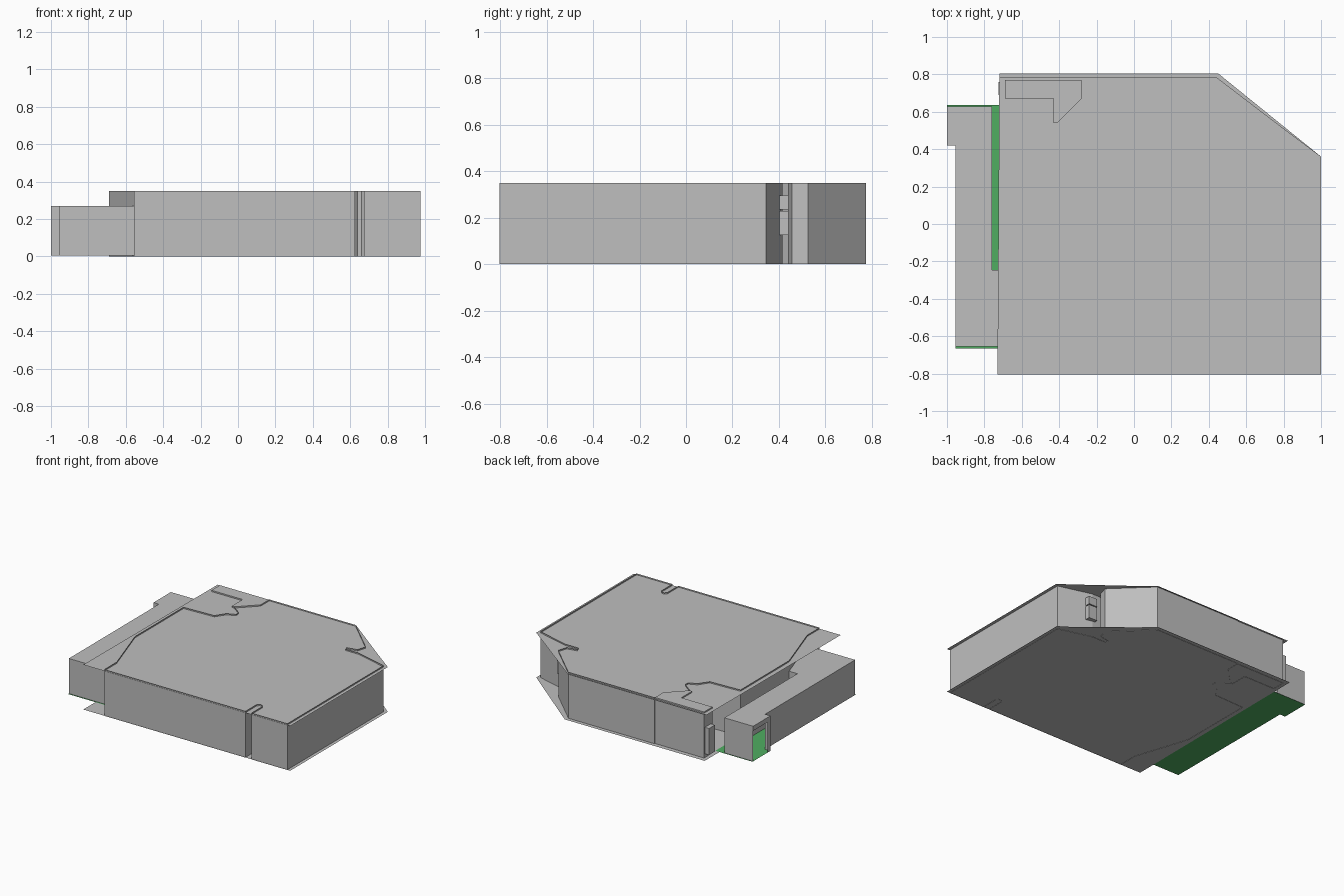
import bpy
import bmesh

cube = bpy.data.objects.get("Cube")
if cube:
    bpy.data.objects.remove(cube, do_unlink=True)


def material(name, rgb):
    m = bpy.data.materials.new(name)
    m.use_nodes = True
    m.diffuse_color = (*rgb, 1)
    m.node_tree.nodes["Principled BSDF"].inputs["Base Color"].default_value = (*rgb, 1)
    return m


GREY = material("sheet grey", (0.52, 0.52, 0.52))
GREEN = material("floor green", (0.08, 0.42, 0.12))


def finish(bm, name, mat):
    mesh = bpy.data.meshes.new(name)
    bm.to_mesh(mesh)
    bm.free()
    mesh.materials.append(mat)
    obj = bpy.data.objects.new(name, mesh)
    bpy.context.collection.objects.link(obj)
    return obj


def sheet(name, outline, z, mat=GREY):
    """Flat thin plate; the outline runs anticlockwise."""
    bm = bmesh.new()
    bm.faces.new([bm.verts.new((x, y, z)) for x, y in outline])
    return finish(bm, name, mat)


def wall(name, path, z0, z1, closed=False, mat=GREY):
    """Upright sheet following a path, outside to the right of travel."""
    bm = bmesh.new()
    low = [bm.verts.new((x, y, z0)) for x, y in path]
    high = [bm.verts.new((x, y, z1)) for x, y in path]
    n = len(path)
    for i in range(n if closed else n - 1):
        j = (i + 1) % n
        bm.faces.new((low[i], low[j], high[j], high[i]))
    return finish(bm, name, mat)


def block(name, x0, x1, y0, y1, z0, z1):
    bm = bmesh.new()
    bmesh.ops.create_cube(bm, size=1)
    for v in bm.verts:
        v.co = ((x0, x1)[v.co.x > 0], (y0, y1)[v.co.y > 0], (z0, z1)[v.co.z > 0])
    return finish(bm, name, GREY)


TOP = 0.35

# Large top and bottom plates with a clipped rear corner
sheet("bottom_plate", [(-.73, -.805), (1, -.805), (1, .36), (.45, .805), (-.72, .805)], 0.002)
sheet("top_plate", [(-.73, -.805), (1, -.805), (1, .36), (.8, .51), (.44, .785), (-.72, .785)],
      TOP - .01)

# Main perimeter wall with front slot, side notch and recessed left corner
wall("main_wall", [
    (-.555, -.803), (.625, -.803), (.625, -.67), (.64, -.655), (.66, -.655), (.675, -.67),
    (.675, -.803), (.975, -.803), (.975, .345),
    (.72, .415), (.61, .415), (.6, .44), (.68, .455), (.7, .525), (.44, .775),
    (-.28, .775), (-.28, .67), (-.41, .54), (-.33, .48), (-.33, .445), (-.39, .42),
    (-.44, .345), (-.69, .335), (-.69, -.245), (-.555, -.655)], 0, TOP, closed=True)

# Rear corner compartment
corner = [(-.69, .67), (-.43, .67), (-.43, .54), (-.41, .54), (-.28, .67), (-.28, .77), (-.69, .77)]
wall("corner_compartment_wall", corner, 0, TOP, closed=True)
sheet("corner_compartment_top", corner, TOP)

# Small fittings on the outer walls
block("corner_fitting", -.725, -.69, .69, .76, .03, .23)
block("upper_notch_fitting", .7, .77, .395, .44, .235, .295)
block("lower_notch_fitting", .7, .77, .395, .44, .125, .228)

# Low side channel: green floor, grey cover and walls, open at its end
sheet("side_floor", [(-.955, -.665), (-.57, -.665), (-.69, -.245), (-.69, .635), (-1, .635),
                     (-1, .42), (-.955, .42)], 0.005, GREEN)
sheet("side_cover", [(-.955, -.655), (-.555, -.655), (-.69, -.245), (-.76, -.245), (-.76, .627),
                     (-1, .627), (-1, .42), (-.955, .42)], .27)
wall("side_outer_wall", [(-1, .455), (-1, .42), (-.955, .42), (-.955, -.655), (-.555, -.655)],
     .005, .27)
wall("side_inner_wall", [(-.69, -.245), (-.76, -.245), (-.76, .627), (-1, .627)], .005, .27)
wall("side_opening_lintel", [(-1, .627), (-1, .455)], .235, .27)
